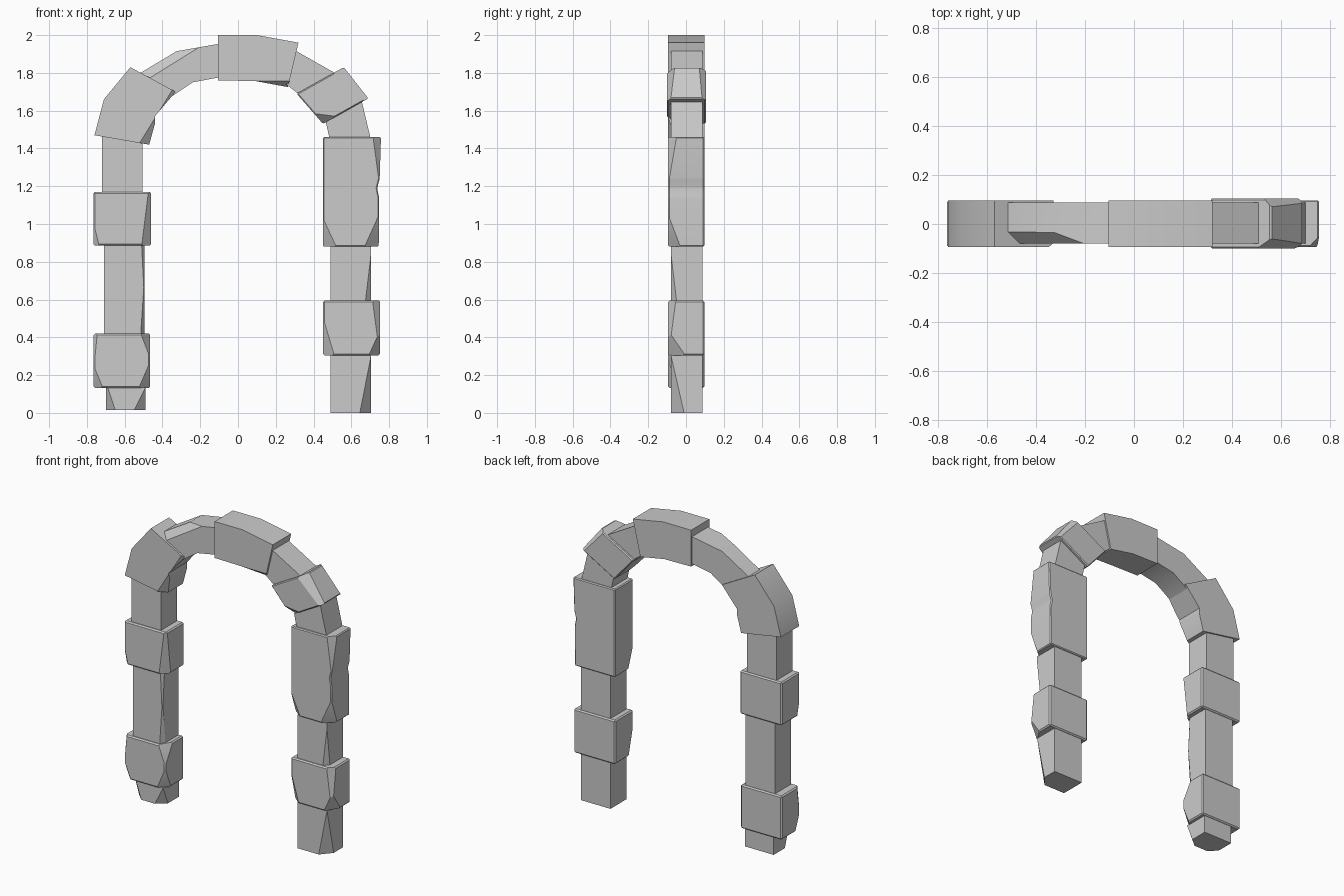
import bpy, bmesh, math
from mathutils import Vector

THIN = (-0.08, 0.087)
THICK = (-0.094, 0.097)


def stone(name, outline, depth, bevel=0.0, chips=()):
    """Extrude a front outline (x, z) through depth, then knock off chips (three points each)."""
    bm = bmesh.new()
    face = bm.faces.new([bm.verts.new((x, depth[0], z)) for x, z in outline])
    ext = bmesh.ops.extrude_face_region(bm, geom=[face])
    moved = [v for v in ext['geom'] if isinstance(v, bmesh.types.BMVert)]
    bmesh.ops.translate(bm, vec=(0, depth[1] - depth[0], 0), verts=moved)
    if bevel:
        bmesh.ops.bevel(bm, geom=bm.edges[:], offset=bevel, segments=1,
                        affect='EDGES', profile=0.5)
    centre = sum((v.co for v in bm.verts), Vector()) / len(bm.verts)
    for a, b, c in chips:
        a, b, c = Vector(a), Vector(b), Vector(c)
        n = (b - a).cross(c - a).normalized()
        if n.dot(centre - a) > 0:
            n = -n
        cut = bmesh.ops.bisect_plane(bm, geom=bm.verts[:] + bm.edges[:] + bm.faces[:],
                                     plane_co=a, plane_no=n, clear_outer=True)
        rim = [e for e in cut['geom_cut'] if isinstance(e, bmesh.types.BMEdge)]
        bmesh.ops.holes_fill(bm, edges=rim, sides=0)
    bmesh.ops.recalc_face_normals(bm, faces=bm.faces[:])
    mesh = bpy.data.meshes.new(name)
    bm.to_mesh(mesh)
    bm.free()
    ob = bpy.data.objects.new(name, mesh)
    bpy.context.collection.objects.link(ob)
    bpy.ops.object.select_all(action='DESELECT')
    ob.select_set(True)
    bpy.context.view_layer.objects.active = ob
    bpy.ops.object.shade_smooth_by_angle(angle=math.radians(25))
    return ob


def block(name, x0, x1, z0, z1, depth, bevel=0.0, corners=()):
    """Box stone; each corner chip is (x side, z side, cut x, cut y, cut z) on the front face."""
    chips = []
    for sx, sz, cx, cy, cz in corners:
        x, z, y = (x0, x1)[sx > 0], (z0, z1)[sz > 0], depth[0]
        chips.append(((x - sx * cx, y, z), (x, y + cy, z), (x, y, z - sz * cz)))
    return stone(name, [(x0, z0), (x1, z0), (x1, z1), (x0, z1)], depth, bevel, chips)


# Left leg, bottom to top
block("left_foot", -0.70, -0.49, 0.015, 0.135, THIN, 0,
      [(-1, -1, 0.05, 0.05, 0.15), (1, -1, 0.06, 0.05, 0.12)])
block("left_lower_quoin", -0.765, -0.465, 0.132, 0.42, THICK, 0.008,
      [(1, 1, 0.05, 0.08, 0.13), (1, -1, 0.06, 0.06, 0.14),
       (-1, -1, 0.05, 0.05, 0.12), (-1, 1, 0.02, 0.03, 0.2)])
block("left_shaft", -0.71, -0.495, 0.42, 0.885, THIN, 0,
      [(1, -1, 0.02, 0.03, 0.3), (1, 1, 0.015, 0.02, 0.3)])
block("left_upper_quoin", -0.765, -0.46, 0.885, 1.17, THICK, 0.008,
      [(1, -1, 0.05, 0.05, 0.4), (-1, -1, 0.03, 0.03, 0.12)])
block("left_neck", -0.72, -0.505, 1.17, 1.48, THIN)

# Right leg, bottom to top
block("right_foot", 0.49, 0.705, 0.0, 0.306, THIN, 0,
      [(1, -1, 0.06, 0.07, 0.306)])
block("right_lower_quoin", 0.45, 0.752, 0.305, 0.595, THICK, 0.008,
      [(1, -1, 0.06, 0.09, 0.13), (-1, -1, 0.06, 0.05, 0.2), (1, 1, 0.04, 0.04, 0.3)])
block("right_shaft", 0.49, 0.705, 0.595, 0.882, THIN, 0,
      [(1, -1, 0.03, 0.03, 0.25)])
stone("right_tall_quoin",
      [(0.45, 0.88), (0.745, 0.88), (0.747, 1.14), (0.737, 1.19), (0.75, 1.24),
       (0.757, 1.46), (0.45, 1.46)], THICK, 0.006,
      [((0.52, -0.094, 0.88), (0.45, -0.04, 0.88), (0.45, -0.094, 1.03)),
       ((0.67, -0.094, 0.88), (0.745, -0.03, 0.88), (0.747, -0.094, 1.05)),
       ((0.715, -0.094, 1.46), (0.757, -0.05, 1.46), (0.75, -0.094, 1.2))])
stone("right_neck", [(0.485, 1.45), (0.703, 1.45), (0.655, 1.65), (0.465, 1.54)], THIN)

# Arch, left to right
stone("left_haunch",
      [(-0.76, 1.47), (-0.47, 1.42), (-0.44, 1.53), (-0.44, 1.57), (-0.33, 1.70),
       (-0.57, 1.83), (-0.71, 1.66)], THICK, 0,
      [((-0.52, -0.094, 1.43), (-0.46, -0.05, 1.42), (-0.44, -0.094, 1.56))])
stone("left_arch_stone",
      [(-0.55, 1.78), (-0.36, 1.67), (-0.24, 1.75), (-0.095, 1.777),
       (-0.095, 1.955), (-0.325, 1.915)], THIN, 0,
      [((-0.52, -0.03, 1.80), (-0.325, -0.035, 1.915), (-0.40, -0.08, 1.815))])
stone("keystone",
      [(-0.105, 1.76), (0.09, 1.757), (0.265, 1.725), (0.32, 1.96), (0.10, 2.0),
       (-0.105, 2.0)], THICK, 0,
      [((0.0, -0.094, 1.757), (0.12, -0.094, 1.757), (0.06, -0.06, 1.757 - 0.03))])
stone("right_arch_stone",
      [(0.255, 1.74), (0.33, 1.68), (0.53, 1.79), (0.30, 1.92)], THIN)
stone("right_haunch",
      [(0.31, 1.69), (0.45, 1.53), (0.69, 1.665), (0.56, 1.83)],
      (-0.1, 0.105), 0.006,
      [((0.50, -0.1, 1.80), (0.56, -0.06, 1.83), (0.66, -0.1, 1.65)),
       ((0.40, -0.1, 1.585), (0.45, -0.05, 1.53), (0.52, -0.1, 1.57)),
       ((0.57, 0.105, 1.77), (0.56, 0.07, 1.83), (0.69, 0.085, 1.665))])
